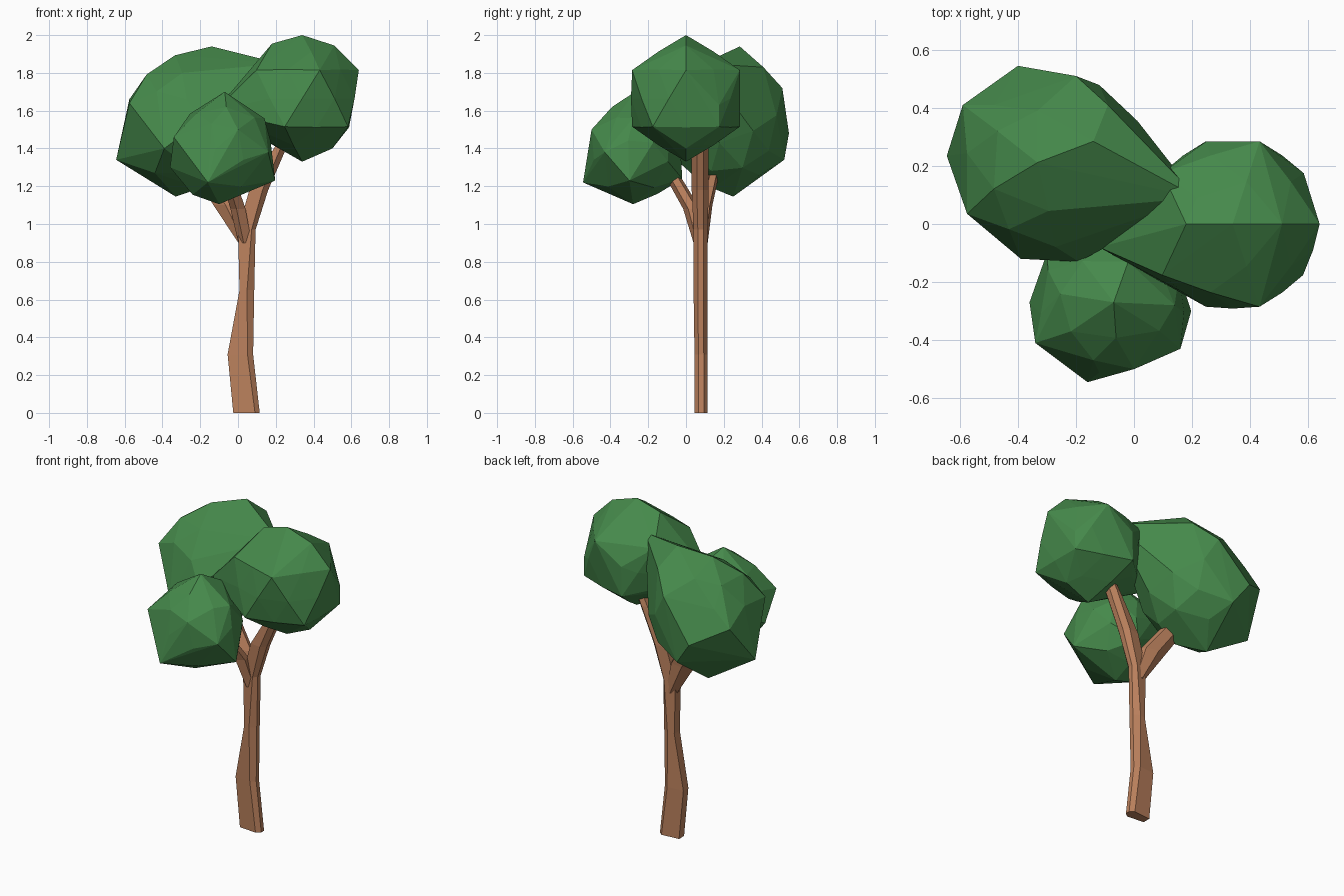
import bpy, bmesh
from mathutils import Vector, Euler

if "Cube" in bpy.data.objects:
    bpy.data.objects.remove(bpy.data.objects["Cube"])


def material(name, color):
    m = bpy.data.materials.new(name)
    m.diffuse_color = color
    m.use_nodes = True
    m.node_tree.nodes["Principled BSDF"].inputs["Base Color"].default_value = m.diffuse_color
    return m


BARK = material("bark", (0.50, 0.22, 0.11, 1))
LEAF = material("leaves", (0.06, 0.25, 0.07, 1))


def finish(bm, name, mat):
    bmesh.ops.recalc_face_normals(bm, faces=bm.faces)
    me = bpy.data.meshes.new(name)
    bm.to_mesh(me)
    bm.free()
    me.materials.append(mat)
    ob = bpy.data.objects.new(name, me)
    bpy.context.collection.objects.link(ob)
    return ob


def loft(name, rings):
    """Skin a closed tube through rings of equal point count."""
    bm = bmesh.new()
    loops = [[bm.verts.new(p) for p in r] for r in rings]
    n = len(loops[0])
    for a, b in zip(loops, loops[1:]):
        for i in range(n):
            j = (i + 1) % n
            bm.faces.new((a[i], a[j], b[j], b[i]))
    bm.faces.new(loops[0])
    bm.faces.new(loops[-1])
    return finish(bm, name, BARK)


def section(z, x0, xm, x1, y0=0.045, y1=0.115):
    """Flat slab section with chamfered right-hand edges."""
    t = (y1 - y0) * 0.3
    return [(x0, y0 + 0.01, z), (xm, y0, z), (x1, y0 + t, z),
            (x1, y1 - t, z), (xm, y1, z), (x0, y1 - 0.01, z)]


def clump(name, centre, radii, pulls, turn=(0, 0, 0), mids=1.0):
    """Low-poly leaf ball: vertices nearest the pull points move there, then a hull."""
    ball = bmesh.new()
    bmesh.ops.create_icosphere(ball, subdivisions=2, radius=1)
    c, r, rot = Vector(centre), Vector(radii), Euler(turn).to_matrix()
    pts = [c + (rot @ v.co) * r * (mids if len(v.link_edges) == 6 else 1) for v in ball.verts]
    ball.free()
    free = set(range(len(pts)))
    for p in map(Vector, pulls):
        d = (p - c).normalized()
        i = max(free, key=lambda k: (pts[k] - c).normalized().dot(d))
        pts[i] = p
        free.remove(i)
    bm = bmesh.new()
    for p in pts:
        bm.verts.new(p)
    bmesh.ops.convex_hull(bm, input=list(bm.verts))
    bmesh.ops.delete(bm, geom=[v for v in bm.verts if not v.link_faces], context='VERTS')
    return finish(bm, name, LEAF)


# trunk, bending right into the main limb
loft("trunk", [section(0.0, -0.025, 0.09, 0.115),
               section(0.31, -0.055, 0.05, 0.08),
               section(0.65, 0.008, 0.048, 0.086, 0.04),
               section(0.97, 0.0, 0.072, 0.093, 0.04),
               section(1.18, 0.06, 0.13, 0.16, 0.03, 0.12),
               section(1.40, 0.19, 0.225, 0.255, 0.03, 0.12),
               section(1.55, 0.27, 0.30, 0.32, 0.04, 0.11)])


# side branches
def branch(name, path):
    rings = []
    for x, y, z, w, d in path:
        rings.append([(x - w, y, z), (x - w * 0.2, y - d, z), (x + w, y - d * 0.4, z),
                      (x + w * 0.8, y + d * 0.6, z), (x - w * 0.2, y + d, z)])
    return loft(name, rings)


branch("left_branch", [(0.04, 0.085, 0.90, 0.038, 0.03),
                       (-0.05, 0.105, 1.10, 0.08, 0.035),
                       (-0.16, 0.14, 1.26, 0.07, 0.035)])
branch("front_branch", [(0.037, 0.07, 0.90, 0.035, 0.03),
                        (0.0, 0.03, 1.08, 0.04, 0.045),
                        (-0.06, -0.08, 1.27, 0.035, 0.04)])

# leaf clumps
clump("right_leaves", (0.34, 0, 1.665), (0.335, 0.335, 0.335),
      [(-0.12, -0.08, 1.60), (0.51, 0.0, 1.945), (0.18, 0.0, 1.955),
       (0.585, 0.175, 1.63), (0.25, 0.285, 1.70), (0.50, 0.0, 1.40)], mids=0.87)
clump("left_leaves", (-0.27, 0.21, 1.545), (0.325, 0.305, 0.355),
      [(-0.645, 0.235, 1.34), (-0.59, 0.41, 1.58), (-0.575, 0.035, 1.64),
       (-0.40, 0.545, 1.48), (-0.20, 0.51, 1.72), (-0.09, 0.41, 1.83),
       (-0.14, 0.285, 1.94), (-0.47, 0.32, 1.79), (0.22, 0.09, 1.85),
       (-0.33, 0.25, 1.145), (-0.39, -0.12, 1.40), (-0.19, -0.13, 1.55),
       (-0.295, 0.045, 1.80), (0.0, 0.30, 1.66), (-0.30, 0.52, 1.34),
       (-0.44, 0.05, 1.27), (-0.20, 0.14, 1.19)], (0.3, 0.25, 0.2))
clump("front_leaves", (-0.08, -0.27, 1.39), (0.26, 0.245, 0.265),
      [(-0.07, -0.27, 1.70), (-0.36, -0.27, 1.30), (-0.34, -0.41, 1.46),
       (-0.16, -0.545, 1.22), (0.0, -0.50, 1.50), (0.16, -0.43, 1.38),
       (0.197, -0.30, 1.23), (-0.10, -0.28, 1.105), (-0.24, -0.30, 1.155),
       (-0.02, -0.13, 1.62), (0.14, -0.28, 1.56), (-0.05, -0.02, 1.24),
       (-0.30, -0.10, 1.38)], (0.2, 0.3, 0.5))
